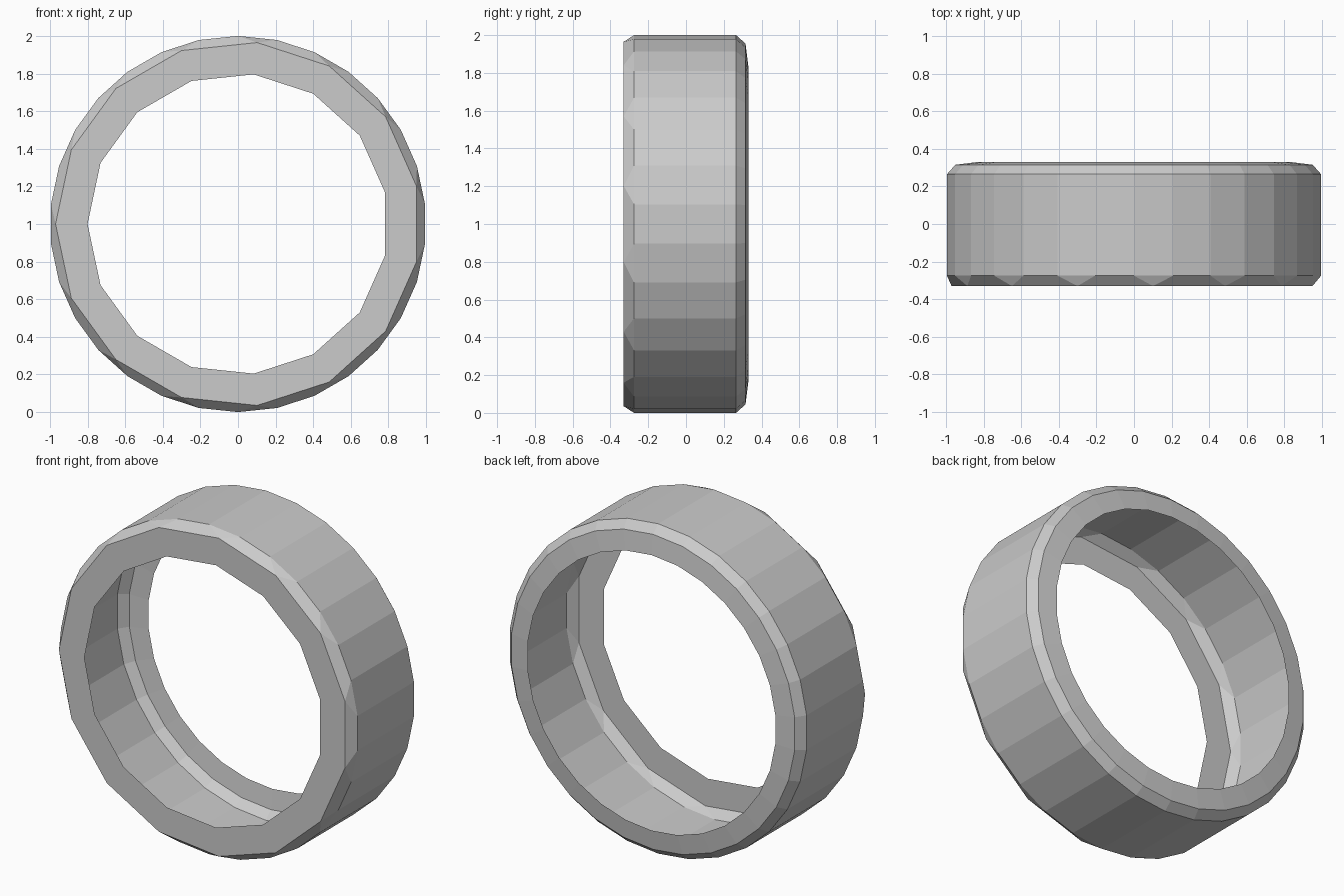
import bpy, bmesh
from math import cos, sin, radians

cube = bpy.data.objects.get("Cube")
if cube:
    bpy.data.objects.remove(cube)

SIDES = 30

grey = bpy.data.materials.new("plain grey")
grey.use_nodes = True
grey.diffuse_color = (0.6, 0.6, 0.6, 1)
grey.node_tree.nodes["Principled BSDF"].inputs["Base Color"].default_value = grey.diffuse_color

bm = bmesh.new()


def ring(radius, y, sides, start):
    """Circle of vertices around the y axis, centred at z = 1."""
    step = 360 / sides
    angles = [radians(start + step * i) for i in range(sides)]
    return [bm.verts.new((radius * cos(a), y, 1 + radius * sin(a))) for a in angles]


def bridge(a, b):
    n = len(a)
    for i in range(n):
        j = (i + 1) % n
        bm.faces.new((a[i], a[j], b[j], b[i]))


# Tread wall, rear bevel and rear rim; an open shell without an inner wall
tread_front = ring(1, -0.275, SIDES, 6)
tread_back = ring(1, 0.265, SIDES, 6)
bevel_back = ring(0.955, 0.315, SIDES, 6)
rim_back = ring(0.835, 0.33, SIDES, 6)
bridge(tread_front, tread_back)
bridge(tread_back, bevel_back)
bridge(bevel_back, rim_back)

# Front rim with half as many sides
half = SIDES // 2
front_outer = ring(0.97, -0.33, half, 12)
front_inner = ring(0.80, -0.33, half, 12)
bridge(front_inner, front_outer)

# Front bevel: a triangle under each rim corner, a quad between corners
for k in range(half):
    a, b, c = (tread_front[(2 * k + d) % SIDES] for d in range(3))
    corner, following = front_outer[k], front_outer[(k + 1) % half]
    bm.faces.new((corner, b, a))
    bm.faces.new((corner, following, c, b))

bmesh.ops.recalc_face_normals(bm, faces=bm.faces)
# Make the shell face outwards
bm.faces.ensure_lookup_table()
wall = bm.faces[0]
centre = wall.calc_center_median()
if wall.normal.x * centre.x + wall.normal.z * (centre.z - 1) < 0:
    bmesh.ops.reverse_faces(bm, faces=bm.faces)

mesh = bpy.data.meshes.new("tyre_shell")
bm.to_mesh(mesh)
bm.free()
mesh.materials.append(grey)
tyre = bpy.data.objects.new("tyre_shell", mesh)
bpy.context.collection.objects.link(tyre)
